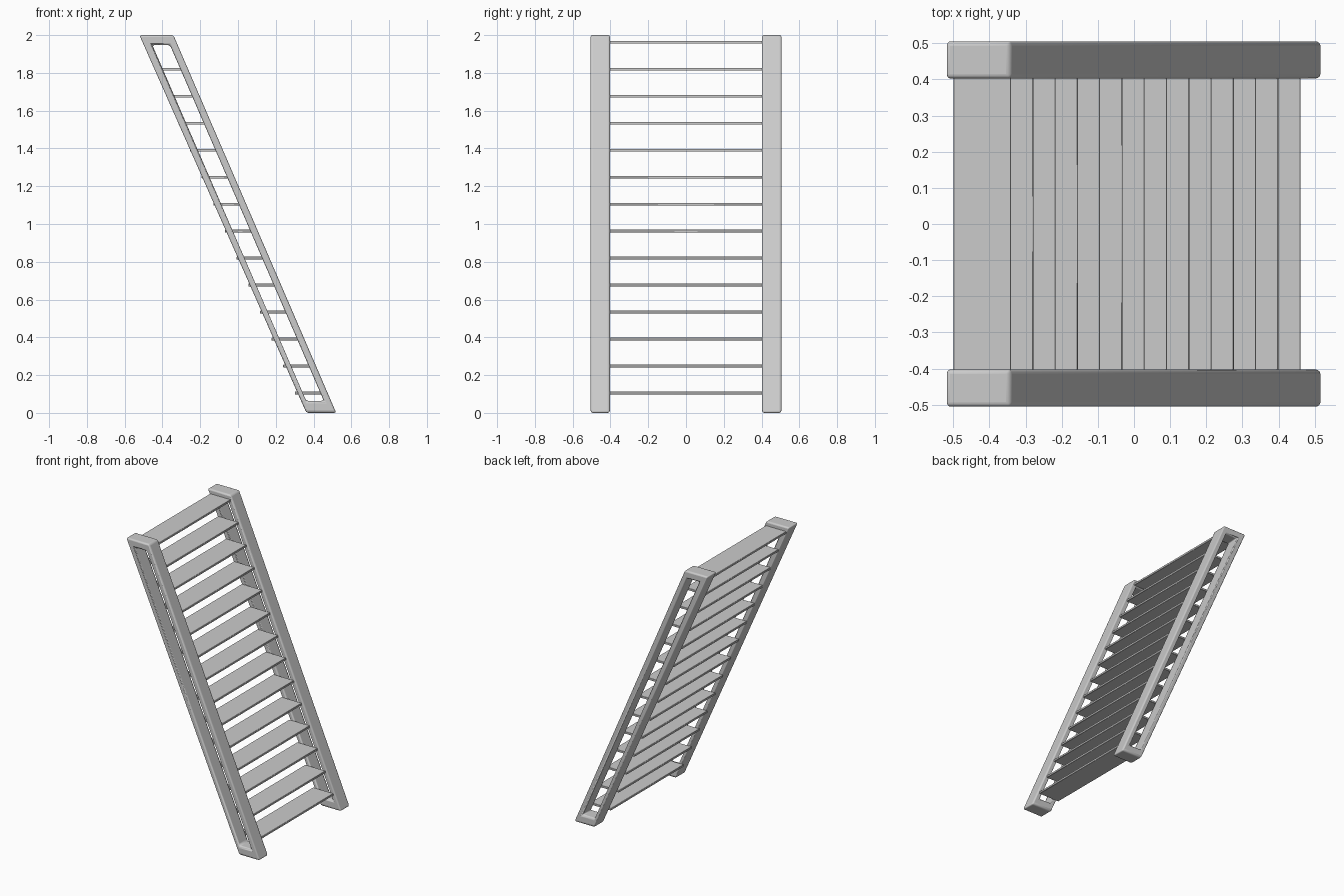
import bpy, bmesh

if "Cube" in bpy.data.objects:
    bpy.data.objects.remove(bpy.data.objects["Cube"])

# Side profile (x, z) of the leaning frame: outer outline and long slot
OUTER = [(0.362, 0.0), (0.520, 0.0), (-0.342, 2.0), (-0.522, 2.0)]
INNER = [(0.361, 0.064), (0.454, 0.064), (-0.360, 1.947), (-0.453, 1.947)]
STEPS = 14


def finish(name, bm, bevel, segments):
    bmesh.ops.recalc_face_normals(bm, faces=bm.faces)
    mesh = bpy.data.meshes.new(name)
    bm.to_mesh(mesh)
    bm.free()
    obj = bpy.data.objects.new(name, mesh)
    bpy.context.collection.objects.link(obj)
    mod = obj.modifiers.new("soft_edges", 'BEVEL')
    mod.width = bevel
    mod.segments = segments
    bpy.ops.object.select_all(action='DESELECT')
    obj.select_set(True)
    bpy.context.view_layer.objects.active = obj
    bpy.ops.object.shade_smooth_by_angle()
    return obj


def side_frame(name, y0, y1):
    bm = bmesh.new()
    o, i = ([[bm.verts.new((x, y, z)) for x, z in ring] for y in (y0, y1)]
            for ring in (OUTER, INNER))
    for k in range(4):
        n = (k + 1) % 4
        for s in (0, 1):
            bm.faces.new((o[s][k], o[s][n], i[s][n], i[s][k]))
        for r in (o, i):
            bm.faces.new((r[0][k], r[0][n], r[1][n], r[1][k]))
    return finish(name, bm, 0.015, 4)


def tread(name, x, z):
    bm = bmesh.new()
    bmesh.ops.create_cube(bm, size=1)
    bmesh.ops.scale(bm, vec=(0.16, 0.812, 0.015), verts=bm.verts)
    bmesh.ops.translate(bm, vec=(x, 0, z), verts=bm.verts)
    return finish(name, bm, 0.002, 1)


# Two slotted side frames
side_frame("side_frame_front", -0.505, -0.403)
side_frame("side_frame_back", 0.403, 0.505)

# Flat treads climbing between the frames
for n in range(STEPS):
    t = n / (STEPS - 1)
    tread(f"tread_{n + 1:02d}", 0.381 - 0.801 * t, 0.105 + 1.857 * t)
